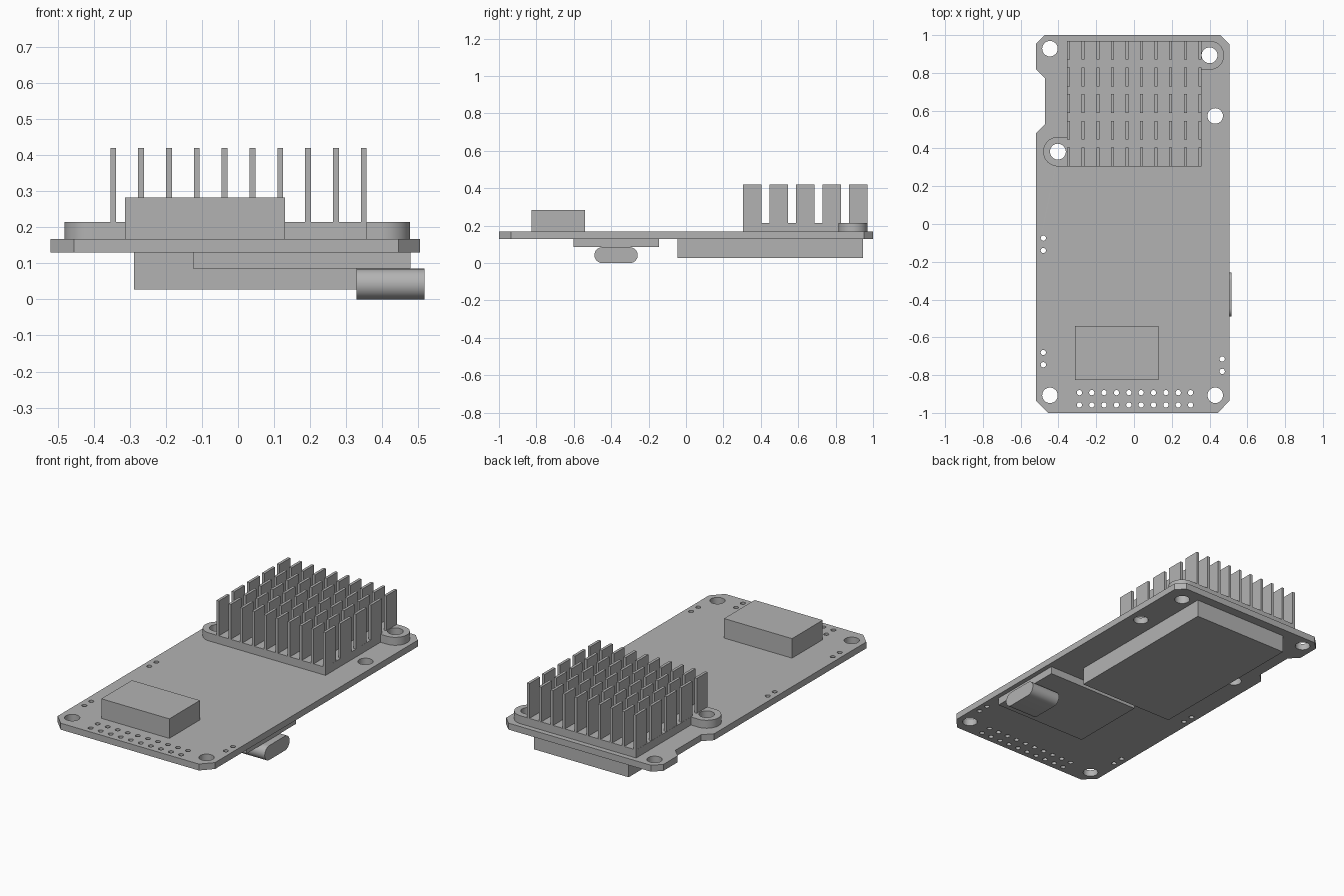
import bpy
import bmesh
from math import sin, cos, pi, radians

if "Cube" in bpy.data.objects:
    bpy.data.objects.remove(bpy.data.objects["Cube"])

grey = bpy.data.materials.new("plain grey")
grey.diffuse_color = (0.45, 0.45, 0.45, 1)
grey.use_nodes = True
grey.node_tree.nodes["Principled BSDF"].inputs["Base Color"].default_value = grey.diffuse_color


def finish(name, bm):
    """Turn a bmesh into a named object with sharp edges kept."""
    bmesh.ops.recalc_face_normals(bm, faces=bm.faces)
    me = bpy.data.meshes.new(name)
    bm.to_mesh(me)
    bm.free()
    me.materials.append(grey)
    ob = bpy.data.objects.new(name, me)
    bpy.context.collection.objects.link(ob)
    bpy.ops.object.select_all(action='DESELECT')
    ob.select_set(True)
    bpy.context.view_layer.objects.active = ob
    bpy.ops.object.shade_smooth_by_angle(angle=radians(30))
    return ob


def add_box(bm, x0, x1, y0, y1, z0, z1):
    vs = bmesh.ops.create_cube(bm, size=1)["verts"]
    for v in vs:
        v.co = ((x0 + x1) / 2 + v.co.x * (x1 - x0),
                (y0 + y1) / 2 + v.co.y * (y1 - y0),
                (z0 + z1) / 2 + v.co.z * (z1 - z0))


def box(name, *dims):
    bm = bmesh.new()
    add_box(bm, *dims)
    return finish(name, bm)


def arc(cx, cy, r, a0, a1, n):
    return [(cx + r * cos(radians(a0 + (a1 - a0) * i / n)),
             cy + r * sin(radians(a0 + (a1 - a0) * i / n))) for i in range(n + 1)]


def plate(name, outline, holes, z0, z1):
    """Extruded outline with round through holes (x, y, radius)."""
    cu = bpy.data.curves.new(name + "_profile", 'CURVE')
    cu.dimensions = '2D'
    cu.fill_mode = 'BOTH'
    cu.extrude = (z1 - z0) / 2
    loops = [outline]
    for x, y, r in holes:
        loops.append(arc(x, y, r, 0, 360, 32 if r > 0.03 else 16)[:-1])
    for pts in loops:
        sp = cu.splines.new('POLY')
        sp.points.add(len(pts) - 1)
        for p, (x, y) in zip(sp.points, pts):
            p.co = (x, y, 0, 1)
        sp.use_cyclic_u = True
    tmp = bpy.data.objects.new(name + "_profile", cu)
    bpy.context.collection.objects.link(tmp)
    me = bpy.data.meshes.new_from_object(
        tmp.evaluated_get(bpy.context.evaluated_depsgraph_get()))
    bm = bmesh.new()
    bm.from_mesh(me)
    bpy.data.objects.remove(tmp)
    bpy.data.curves.remove(cu)
    bpy.data.meshes.remove(me)
    bmesh.ops.remove_doubles(bm, verts=bm.verts, dist=1e-5)
    bmesh.ops.translate(bm, verts=bm.verts, vec=(0, 0, (z0 + z1) / 2))
    return finish(name, bm)


BOT, TOP, BASE = 0.13, 0.168, 0.215

# Circuit board: chamfered outline with a notch on the left edge
outline = [(-0.455, -1), (0.445, -1), (0.505, -0.935), (0.505, 0.952),
           (0.457, 1), (-0.472, 1), (-0.52, 0.953), (-0.52, 0.82),
           (-0.47, 0.77), (-0.47, 0.53), (-0.52, 0.48), (-0.52, -0.935)]
sink_holes = [(0.40, 0.893, 0.042), (-0.403, 0.383, 0.042)]
holes = sink_holes + [(-0.445, 0.928, 0.041), (0.43, 0.572, 0.041),
                      (-0.445, -0.907, 0.041), (0.43, -0.907, 0.041)]
# Pin holes: double header row and edge pairs
holes += [(-0.289 + 0.0654 * i, y, 0.014) for i in range(10) for y in (-0.893, -0.958)]
holes += [(-0.48, y, 0.014) for y in (-0.075, -0.14, -0.68, -0.745)]
holes += [(0.467, y, 0.014) for y in (-0.715, -0.78)]
plate("circuit_board", outline, holes, BOT, TOP)

# Heat sink base with two rounded mounting ears
ears = ([(0.357, 0.305)] + [(0.357, 0.816)]
        + arc(0.40, 0.893, 0.077, -90, 90, 20)
        + [(-0.355, 0.97), (-0.355, 0.46)]
        + arc(-0.403, 0.383, 0.078, 90, 270, 20))
plate("heat_sink_base", ears, sink_holes, TOP, BASE)

# Heat sink fins: ten columns of five blades
bm = bmesh.new()
for i in range(10):
    x = -0.346 + 0.0772 * i
    for j in range(5):
        y = 0.305 + 0.1413 * j
        add_box(bm, x - 0.008, x + 0.008, y, y + 0.0995, BASE, 0.42)
finish("heat_sink_fins", bm)

# Component blocks above and below the board
box("top_module", -0.313, 0.13, -0.825, -0.54, TOP, 0.283)
box("underside_module", -0.288, 0.33, -0.045, 0.945, 0.027, BOT)
box("connector_board", -0.125, 0.478, -0.602, -0.145, 0.086, BOT)

# Side connector: rounded slot shape lying along x
R = 0.0425
profile = (arc(-0.258 - R, R, R, -90, 90, 16)
           + arc(-0.49 + R, R, R, 90, 270, 16))
bm = bmesh.new()
face = bm.faces.new([bm.verts.new((0.328, y, z)) for y, z in profile])
ext = bmesh.ops.extrude_face_region(bm, geom=[face], use_keep_orig=True)
bmesh.ops.translate(bm, vec=(0.189, 0, 0),
                    verts=[g for g in ext["geom"] if isinstance(g, bmesh.types.BMVert)])
finish("side_connector", bm)
